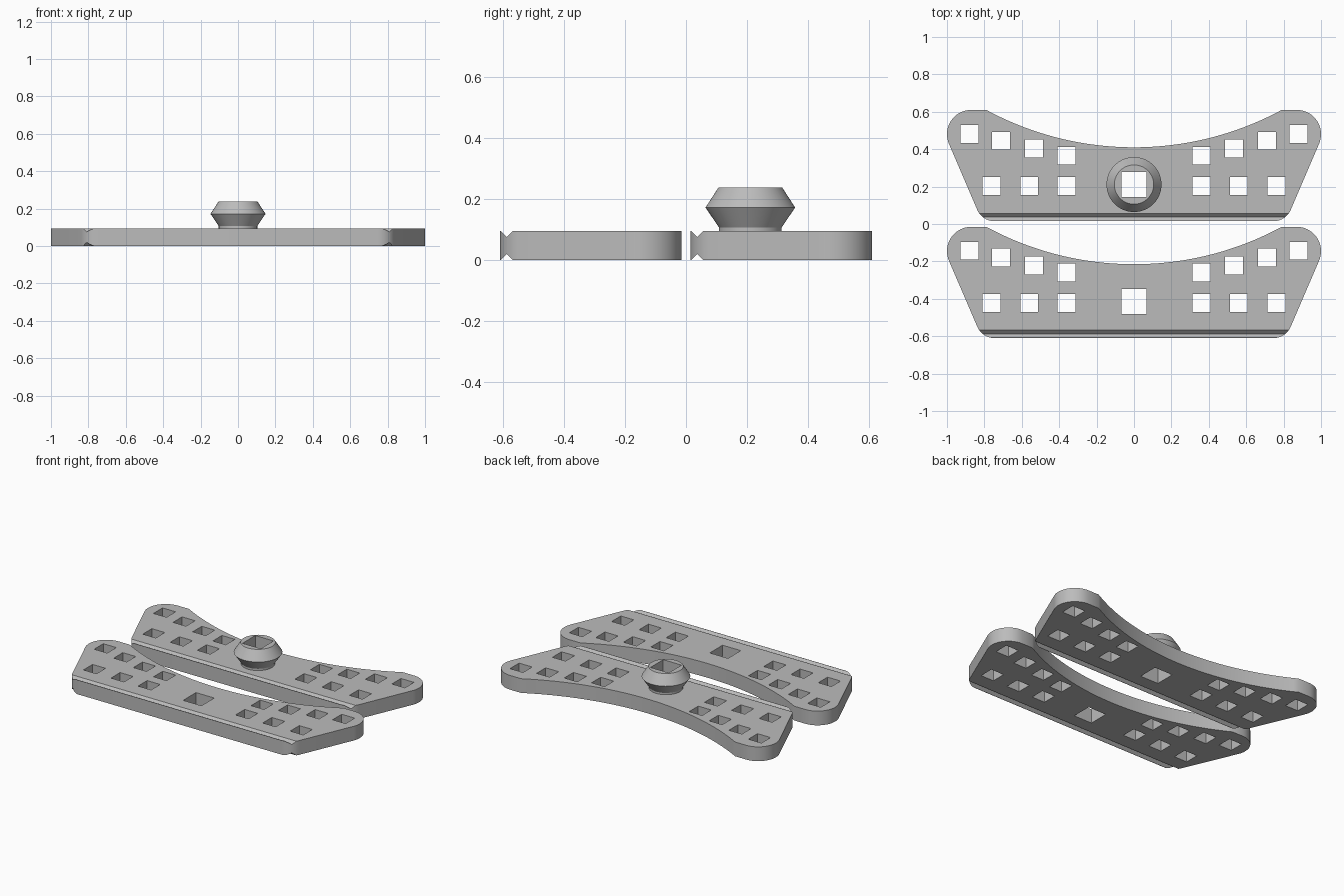
import bpy
import bmesh
from math import radians, sin, cos, pi, atan2
from mathutils import Matrix, Vector

cube = bpy.data.objects.get("Cube")
if cube:
    bpy.data.objects.remove(cube, do_unlink=True)

THICK = 0.095
DEPTH = 0.595          # front to back size of one plate
BACK_Y, FRONT_Y = 0.015, -0.61
HUB_Y = 0.196          # hub centre, measured from the plate's front edge

grey = bpy.data.materials.new("plain grey")
grey.use_nodes = True
COLOUR = (0.5, 0.5, 0.5, 1)
grey.diffuse_color = COLOUR
grey.node_tree.nodes["Principled BSDF"].inputs["Base Color"].default_value = COLOUR


def make_object(name, bm):
    bmesh.ops.recalc_face_normals(bm, faces=bm.faces)
    mesh = bpy.data.meshes.new(name)
    bm.to_mesh(mesh)
    bm.free()
    mesh.materials.append(grey)
    obj = bpy.data.objects.new(name, mesh)
    bpy.context.scene.collection.objects.link(obj)
    return obj


def arc(cx, cy, r, start, end, steps):
    angles = [radians(start + (end - start) * i / steps) for i in range(steps + 1)]
    return [(cx + r * cos(a), cy + r * sin(a)) for a in angles]


def add_box(bm, centre, size, tilt=0):
    matrix = (Matrix.Translation(centre) @ Matrix.Rotation(tilt, 4, "X")
              @ Matrix.Diagonal((*size, 1)))
    bmesh.ops.create_cube(bm, size=1, matrix=matrix)


def cut(obj, bm):
    cutter = make_object("cutter", bm)
    cutter.hide_render = True
    mod = obj.modifiers.new("cut", "BOOLEAN")
    mod.operation, mod.solver, mod.object = "DIFFERENCE", "EXACT", cutter
    bpy.context.view_layer.update()
    evaluated = obj.evaluated_get(bpy.context.evaluated_depsgraph_get())
    obj.data = bpy.data.meshes.new_from_object(evaluated)
    obj.modifiers.clear()
    bpy.data.objects.remove(cutter, do_unlink=True)
    obj.data.shade_smooth()
    obj.data.set_sharp_from_angle(angle=radians(30))


def plate_outline():
    # Right half from front to back, then the hollow back edge, then the left half
    side = arc(0.746, 0.1, 0.1, -90, -23, 10) + arc(0.87, 0.465, 0.13, -23, 90, 18)
    tip, sag = 0.79, 0.2
    radius = (tip ** 2 + sag ** 2) / (2 * sag)
    centre_y = DEPTH - sag + radius
    half = 180 / pi * atan2(tip, radius - sag)
    hollow = arc(0, centre_y, radius, -90 + half, -90 - half, 48)
    return side + hollow + [(-x, y) for x, y in reversed(side)]


def build_plate(name, y0):
    bm = bmesh.new()
    face = bm.faces.new([bm.verts.new((x, y + y0, 0)) for x, y in plate_outline()])
    top = bmesh.ops.extrude_face_region(bm, geom=[face])["geom"]
    bmesh.ops.translate(bm, vec=(0, 0, THICK),
                        verts=[v for v in top if isinstance(v, bmesh.types.BMVert)])
    plate = make_object(name, bm)

    # Square holes: straight front row, rising back row, larger middle hole
    holes = bmesh.new()
    front_row = [(0.36, 0.187), (0.56, 0.187), (0.763, 0.187)]
    back_row = [(0.36, 0.35), (0.535, 0.388), (0.71, 0.43), (0.88, 0.467)]
    for x, y in front_row + back_row:
        for s in (-1, 1):
            add_box(holes, (s * x, y0 + y, THICK / 2), (0.096, 0.096, 0.3))
    add_box(holes, (0, y0 + HUB_Y, THICK / 2), (0.135, 0.135, 0.3))
    cut(plate, holes)

    # V grooves along the front edge, above and below
    grooves = bmesh.new()
    side = 0.02 * 2 ** 0.5
    for z in (0, THICK):
        add_box(grooves, (0, y0 + 0.022, z), (2.4, side, side), radians(45))
    cut(plate, grooves)


def build_hub():
    # Lathed double cone with a short neck
    bm = bmesh.new()
    profile = [(0.103, THICK - 0.002), (0.103, 0.107), (0.147, 0.172), (0.105, 0.237)]
    count = 64
    rings = [[bm.verts.new((r * cos(2 * pi * i / count),
                            BACK_Y + HUB_Y + r * sin(2 * pi * i / count), z))
              for i in range(count)] for r, z in profile]
    for low, high in zip(rings, rings[1:]):
        for i in range(count):
            j = (i + 1) % count
            bm.faces.new((low[i], low[j], high[j], high[i]))
    bm.faces.new(rings[0])
    bm.faces.new(rings[-1])
    hub = make_object("hub", bm)
    hole = bmesh.new()
    add_box(hole, (0, BACK_Y + HUB_Y, 0.15), (0.135, 0.135, 0.4))
    cut(hub, hole)


build_plate("front_plate", FRONT_Y)
build_plate("back_plate", BACK_Y)
build_hub()
